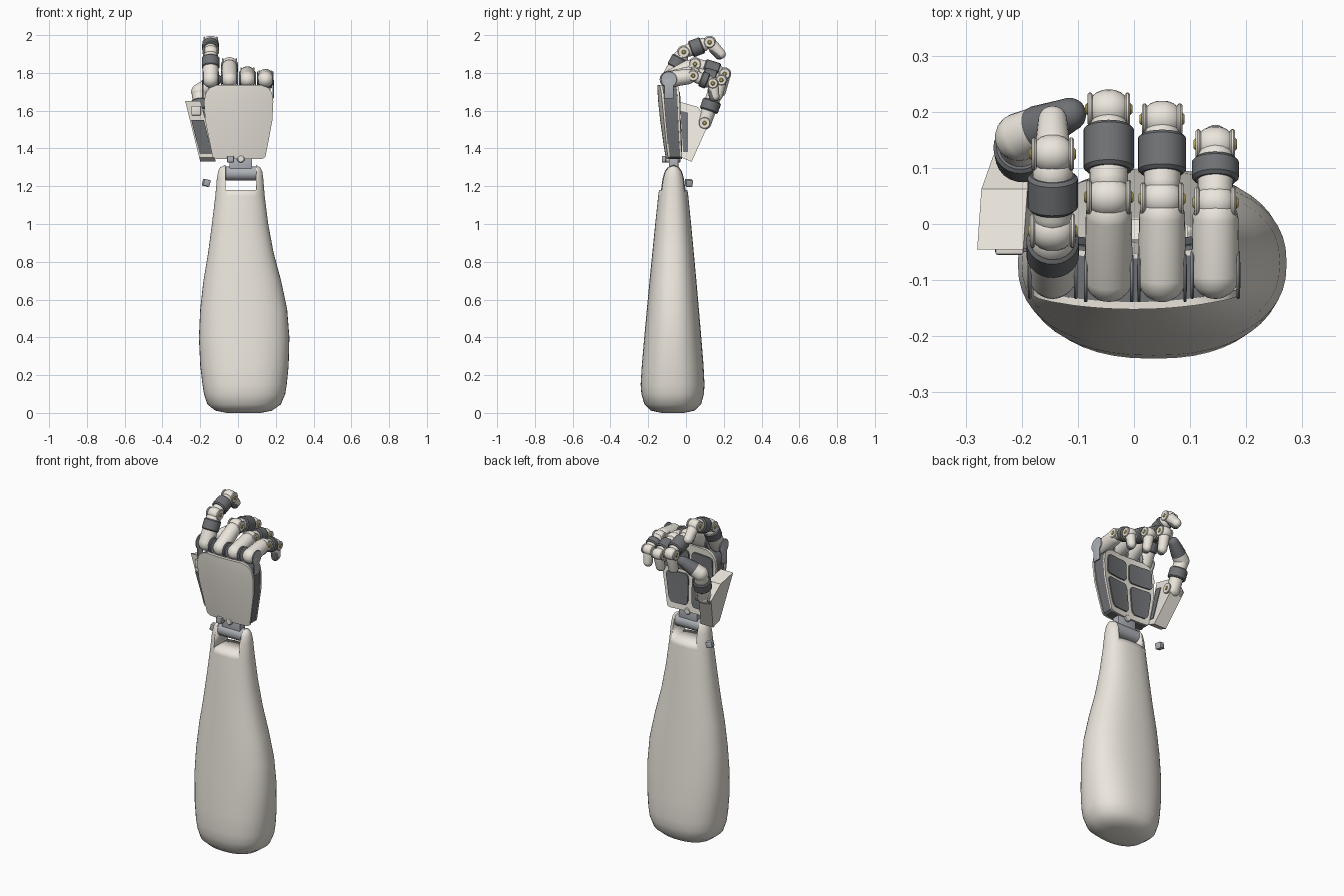
import bpy, bmesh, math
from mathutils import Vector, Matrix

if "Cube" in bpy.data.objects:
    bpy.data.objects.remove(bpy.data.objects["Cube"])


def mat(name, c):
    m = bpy.data.materials.new(name)
    m.diffuse_color = (*c, 1)
    m.use_nodes = True
    m.node_tree.nodes["Principled BSDF"].inputs["Base Color"].default_value = m.diffuse_color
    return m


CREAM = mat("cream", (0.83, 0.79, 0.72))
DARK = mat("dark_grey", (0.16, 0.165, 0.175))
STEEL = mat("steel", (0.42, 0.44, 0.47))
GOLD = mat("gold", (0.55, 0.45, 0.12))


def finish(name, bm, m, angle=35):
    bmesh.ops.recalc_face_normals(bm, faces=bm.faces)
    me = bpy.data.meshes.new(name)
    bm.to_mesh(me)
    bm.free()
    for p in me.polygons:
        p.use_smooth = True
    me.set_sharp_from_angle(angle=math.radians(angle))
    me.materials.append(m)
    ob = bpy.data.objects.new(name, me)
    bpy.context.collection.objects.link(ob)
    return ob


def loft(name, loops, m, angle=35):
    """Skin a stack of equal-length loops and cap both ends."""
    bm = bmesh.new()
    vs = [[bm.verts.new(p) for p in lp] for lp in loops]
    n = len(vs[0])
    for a, b in zip(vs, vs[1:]):
        for i in range(n):
            bm.faces.new((a[i], a[(i + 1) % n], b[(i + 1) % n], b[i]))
    bm.faces.new(vs[0])
    bm.faces.new(vs[-1])
    return finish(name, bm, m, angle)


def lathe(name, p, q, profile, m, n=24):
    """Revolve (distance, radius) pairs round the axis from p to q."""
    p, q = Vector(p), Vector(q)
    d = (q - p).normalized()
    u = d.orthogonal().normalized()
    w = d.cross(u)
    return loft(name, [[p + d * t + (u * math.cos(2 * math.pi * i / n) + w * math.sin(2 * math.pi * i / n)) * r
                        for i in range(n)] for t, r in profile], m)


def capsule(name, p, q, r1, r2, m):
    L = (Vector(q) - Vector(p)).length
    a = [math.radians(x) for x in (4, 20, 40, 60, 80, 90)]
    prof = [(-r1 * math.cos(t), r1 * math.sin(t)) for t in a]
    prof += [(L + r2 * math.cos(t), r2 * math.sin(t)) for t in reversed(a)]
    return lathe(name, p, q, prof, m)


def rod(name, p, q, r, m, bevel=0.004):
    L = (Vector(q) - Vector(p)).length
    b = min(bevel, L / 3, r / 3)
    return lathe(name, p, q, [(0, r - b), (b, r), (L - b, r), (L, r - b)], m)


def box(name, c, size, m, rot=0, bevel=0.004):
    bm = bmesh.new()
    M = Matrix.Translation(c) @ Matrix.Rotation(rot, 4, 'Z') @ Matrix.Rotation(rot, 4, 'Y') @ Matrix.Diagonal((*size, 1))
    bmesh.ops.create_cube(bm, size=1, matrix=M)
    if bevel:
        bmesh.ops.bevel(bm, geom=bm.edges[:], offset=bevel, segments=2, affect='EDGES', profile=0.5)
    return finish(name, bm, m)


def prism(name, poly, x0, x1, m):
    """Extrude a (y, z) polygon across x, leaning with the thumb base."""
    return loft(name, [[(x + (1.64 - z) * 0.25, y, z) for y, z in poly] for x in (x0, x1)], m)


# forearm: z, left, right, front, back
STATIONS = [(0, -.06, .12, -.13, -.01), (.012, -.12, .18, -.185, .045), (.045, -.162, .227, -.22, .08),
            (.1, -.18, .25, -.236, .095), (.15, -.188, .258, -.24, .098), (.25, -.2, .268, -.234, .093),
            (.4, -.207, .272, -.221, .081), (.55, -.2, .26, -.207, .068), (.7, -.183, .228, -.193, .055),
            (.85, -.158, .188, -.178, .041), (1.0, -.138, .16, -.163, .027), (1.15, -.12, .141, -.147, .012),
            (1.24, -.112, .134, -.135, 0), (1.28, -.105, .128, -.122, -.012), (1.3, -.095, .118, -.107, -.027),
            (1.312, -.07, .095, -.08, -.05)]


def oval(z, l, r, f, b, n=48):
    pts = []
    for i in range(n):
        c, s = math.cos(2 * math.pi * i / n), math.sin(2 * math.pi * i / n)
        e = 2 / 2.35
        pts.append(((l + r) / 2 + (r - l) / 2 * math.copysign(abs(c) ** e, c),
                    (f + b) / 2 + (b - f) / 2 * math.copysign(abs(s) ** e, s), z))
    return pts


forearm = loft("forearm", [oval(*s) for s in STATIONS], CREAM, 40)

# slot in the wrist end
cutter = box("wrist_slot_cutter", (.015, -.07, 1.28), (.16, .5, .2), CREAM, bevel=0)
cutter.hide_render = True
mod = forearm.modifiers.new("slot", 'BOOLEAN')
mod.operation, mod.object, mod.solver = 'DIFFERENCE', cutter, 'EXACT'
dg = bpy.context.evaluated_depsgraph_get()
cut_mesh = bpy.data.meshes.new_from_object(forearm.evaluated_get(dg))
forearm.modifiers.clear()
forearm.data = cut_mesh
bpy.data.objects.remove(cutter)

# wrist hinge
rod("wrist_barrel", (-.068, -.065, 1.268), (.098, -.065, 1.268), .037, STEEL)
box("wrist_neck", (.015, -.065, 1.32), (.12, .05, .09), STEEL)
rod("wrist_pivot", (.015, -.11, 1.345), (.015, -.03, 1.345), .02, CREAM)
box("wrist_block", (-.04, -.11, 1.343), (.036, .036, .034), STEEL)
box("loose_block", (-.168, .015, 1.218), (.036, .036, .036), STEEL, .25)

# palm: rows of z, left, right
PALM = [(1.345, -.115, .13), (1.355, -.135, .145), (1.42, -.148, .158), (1.55, -.174, .182), (1.65, -.18, .187),
        (1.695, -.17, .18), (1.722, -.148, .16), (1.737, -.11, .12)]


def back_y(x, z):
    return -.152 + .045 * max(0, (1.737 - z) / .39) ** 1.5 + .6 * x * x


def shell(name, rows, y0, y1, m, shrink=1.0, n=14):
    loops = []
    for z, l, r in rows:
        xs = [shrink * (l + (r - l) * i / n) for i in range(n + 1)]
        k = .75 + .25 * (z - 1.345) / .39
        loops.append([(x, back_y(x, z) + y0 * k, z) for x in xs]
                     + [(x, back_y(x, z) + y1 * k, z) for x in reversed(xs)])
    return loft(name, loops, m)


shell("hand_back_plate", PALM, 0, .013, CREAM)
shell("palm_core", PALM, .013, .09, DARK, .95)
shell("palm_panel", PALM, .088, .1, CREAM, .96)


def pad(name, z0, z1, l0, r0, l1, r1):
    rows = []
    for t, s in ((0, .016), (.06, .005), (.15, 0), (.85, 0), (.94, .005), (1, .016)):
        rows.append((z0 + (z1 - z0) * t, l0 + (l1 - l0) * t + s, r0 + (r1 - r0) * t - s))
    shell(name, rows, .095, .109, DARK, n=8)


pad("palm_pad_upper_left", 1.58, 1.7, -.155, -.005, -.15, -.005)
pad("palm_pad_upper_right", 1.58, 1.7, .015, .16, .015, .15)
pad("palm_pad_lower_left", 1.38, 1.56, -.115, -.015, -.15, -.01)
pad("palm_pad_lower_right", 1.38, 1.56, .01, .125, .015, .155)


# fingers
def joint(name, c, r, w):
    """Ball, two cheeks and a gold pin across x."""
    c = Vector(c)
    X = Vector((1, 0, 0))
    capsule(name + "_ball", c - X * .004, c + X * .004, r, r, CREAM)
    for s, side in ((-1, "left"), (1, "right")):
        rod(f"{name}_cheek_{side}", c + X * s * (w - .009), c + X * s * w, r * .85, CREAM)
    rod(name + "_pin", c - X * (w + .004), c + X * (w + .004), .011, GOLD)


def band(name, p, q, t0, t1, r):
    p, q = Vector(p), Vector(q)
    rod(name, p.lerp(q, t0), p.lerp(q, t1), r, DARK, .006)


# name, x, (y, z) of first joint, second joint, tip, size, band span
FINGERS = [("index", -.145, (-.012, 1.91), (.125, 1.962), (.185, 1.90), .036, (.27, .72)),
           ("middle", -.045, (.048, 1.847), (.205, 1.795), (.185, 1.70), .036, (.3, .8)),
           ("ring", .05, (.045, 1.80), (.187, 1.762), (.17, 1.68), .034, (.32, .8)),
           ("little", .145, (.038, 1.785), (.142, 1.745), (.153, 1.675), .033, (.38, .75))]
for name, x, a, b, t, r, (b0, b1) in FINGERS:
    k = Vector((x, -.097 + .3 * (x * x), 1.765))
    a, b, t = (Vector((x, *p)) for p in (a, b, t))
    capsule(name + "_knuckle", k, k.lerp(a, .78), .043, .041, CREAM)
    for s, side in ((-1, "left"), (1, "right")):
        o = Vector((s * .041, 0, 0))
        rod(f"{name}_fork_disc_{side}", k + o - Vector((.003, 0, 0)), k + o + Vector((.003, 0, 0)), .043, STEEL)
        box(f"{name}_fork_arm_{side}", k + o - Vector((0, 0, .05)), (.007, .05, .1), STEEL, bevel=.002)
    joint(name + "_middle_joint", a, r, r + .004)
    capsule(name + "_middle_segment", a.lerp(b, .2), b.lerp(a, .25), r * .95, r, CREAM)
    band(name + "_band", a, b, b0, b1, r + .009)
    joint(name + "_end_joint", b, r * .96, r + .002)
    capsule(name + "_tip", b.lerp(t, .3), t, r * .85, r * .72, CREAM)
    inward = Vector((0, -.009, -.006))
    capsule(name + "_tip_pad", b.lerp(t, .5) + inward, t + inward, r * .68, r * .66, DARK)
    if name == "index":
        band("index_base_band", k, a, .42, .8, .047)

# thumb base housing
prism("thumb_base", [(-.045, 1.65), (.062, 1.62), (.122, 1.535), (.03, 1.33), (-.025, 1.352)], -.277, -.195, CREAM)
prism("thumb_base_front_panel", [(-.05, 1.55), (-.03, 1.55), (-.015, 1.37), (-.032, 1.37)], -.27, -.203, DARK)
prism("thumb_base_side_panel", [(-.03, 1.6), (.01, 1.59), (.01, 1.38), (-.015, 1.38)], -.2, -.191, DARK)
box("thumb_base_block", (-.222, -.045, 1.6), (.05, .02, .05), CREAM)

# thumb
p0, p1, p2 = Vector((-.192, .098, 1.535)), Vector((-.205, .155, 1.7)), Vector((-.115, .195, 1.765))
joint("thumb_base_joint", p0, .036, .046)
capsule("thumb_lower_segment", p0, p1.lerp(p0, .1), .036, .04, CREAM)
band("thumb_band", p0, p1, .38, .72, .05)
capsule("thumb_knuckle", p1, p1.lerp(p2, .35), .043, .04, CREAM)
capsule("thumb_tip", p1.lerp(p2, .4), p2, .041, .03, DARK)
